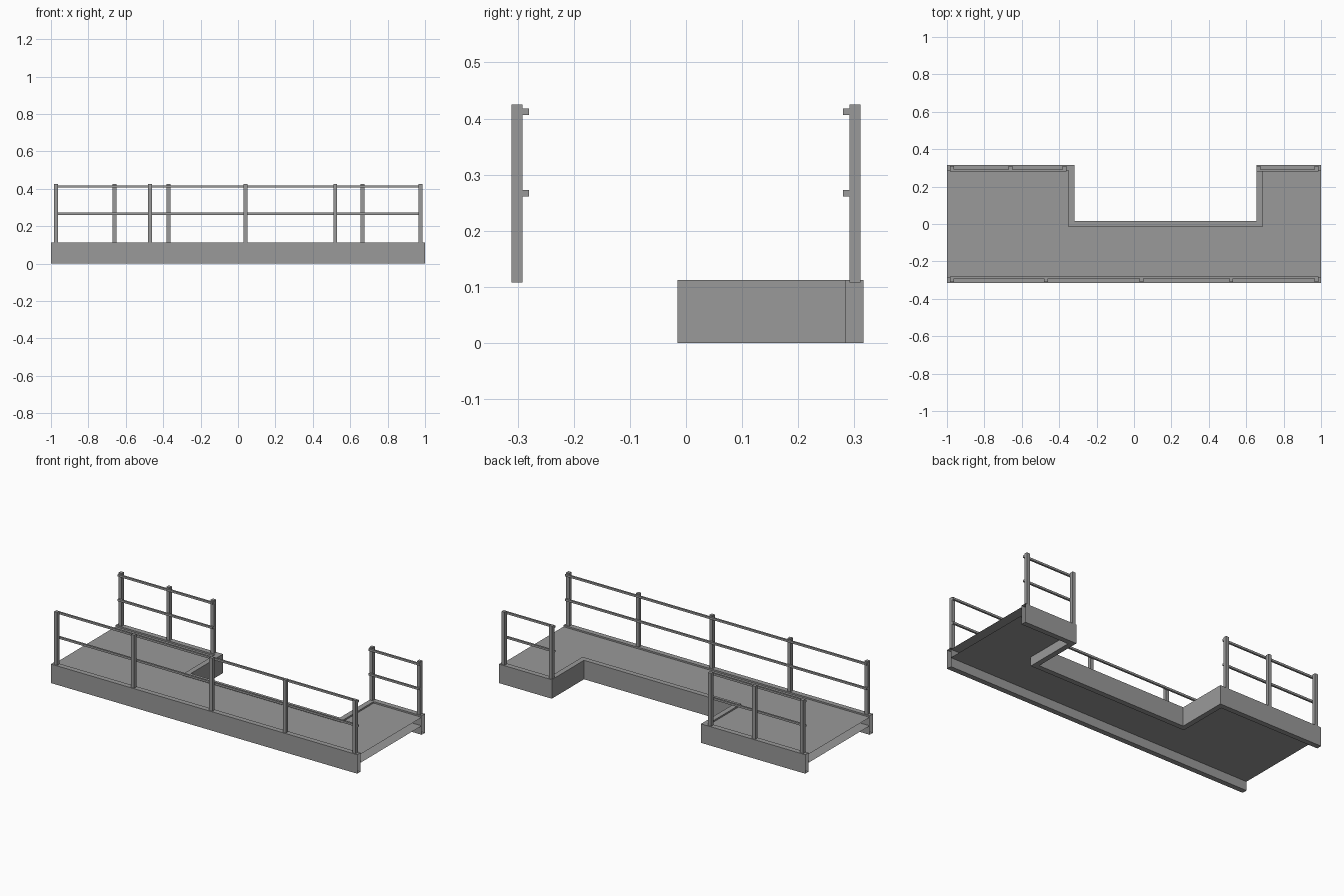
import bpy, bmesh

cube = bpy.data.objects.get("Cube")
if cube:
    bpy.data.objects.remove(cube, do_unlink=True)

grey = bpy.data.materials.new("steel_grey")
grey.use_nodes = True
grey.diffuse_color = (0.32, 0.32, 0.32, 1)
grey.node_tree.nodes["Principled BSDF"].inputs["Base Color"].default_value = grey.diffuse_color

TOP, BEAM, EDGE = 0.112, 0.031, 0.316


def finish(name, bm):
    mesh = bpy.data.meshes.new(name)
    bm.to_mesh(mesh)
    bm.free()
    mesh.materials.append(grey)
    obj = bpy.data.objects.new(name, mesh)
    bpy.context.collection.objects.link(obj)


def box(name, x0, x1, y0, y1, z0, z1):
    bm = bmesh.new()
    bmesh.ops.create_cube(bm, size=1)
    for v in bm.verts:
        v.co = [a + (c + 0.5) * (b - a)
                for c, a, b in zip(v.co, (x0, y0, z0), (x1, y1, z1))]
    finish(name, bm)


def beam(name, outer, inner):
    """Hollow mitred beam, open at both ends."""
    bm = bmesh.new()
    rings = [[bm.verts.new((*p, z)) for p, z in
              ((o, 0), (o, TOP), (i, TOP), (i, 0))] for o, i in zip(outer, inner)]
    for a, b in zip(rings, rings[1:]):
        for k in range(4):
            n = (k + 1) % 4
            bm.faces.new((a[k], a[n], b[n], b[k]))
    bmesh.ops.recalc_face_normals(bm, faces=bm.faces)
    finish(name, bm)


def sheet(name, outline, z, up):
    bm = bmesh.new()
    face = bm.faces.new([bm.verts.new((*p, z)) for p in outline])
    face.normal_update()
    if (face.normal.z > 0) != up:
        face.normal_flip()
    bmesh.ops.triangulate(bm, faces=[face])
    finish(name, bm)


# Edge beams: straight at the front, stepped around the notch at the back
front_in = [(-1, -EDGE + BEAM), (1, -EDGE + BEAM)]
beam("front_beam", [(-1, -EDGE), (1, -EDGE)], front_in)


def stepped(left, right, notch, back):
    return [(-1, back), (left, back), (left, notch),
            (right, notch), (right, back), (1, back)]


back_in = stepped(-0.35, 0.686, -0.015, EDGE - BEAM)
beam("back_beam", stepped(-0.35 + BEAM, 0.655, 0.016, EDGE), back_in)

# Deck skins between the beams, open at the ends
outline = front_in + back_in[::-1]
sheet("deck_top", outline, 0.103, True)
sheet("deck_underside", outline, 0.053, False)


# Railings: square posts with two rails on the inner side
def railing(name, side, posts):
    for n, x in enumerate(posts, 1):
        ys = sorted((side * 0.291, side * 0.311))
        box(f"{name}_post_{n}", x - 0.01, x + 0.01, *ys, 0.108, 0.425)
    ys = sorted((side * 0.28, side * 0.291))
    for label, z in (("middle", 0.267), ("top", 0.412)):
        box(f"{name}_{label}_rail", posts[0] - 0.01, posts[-1] + 0.01,
            *ys, z - 0.006, z + 0.006)


railing("front_railing", -1, (-0.973, -0.47, 0.04, 0.52, 0.976))
railing("back_right_railing", 1, (-0.973, -0.66, -0.372))
railing("back_left_railing", 1, (0.666, 0.976))
